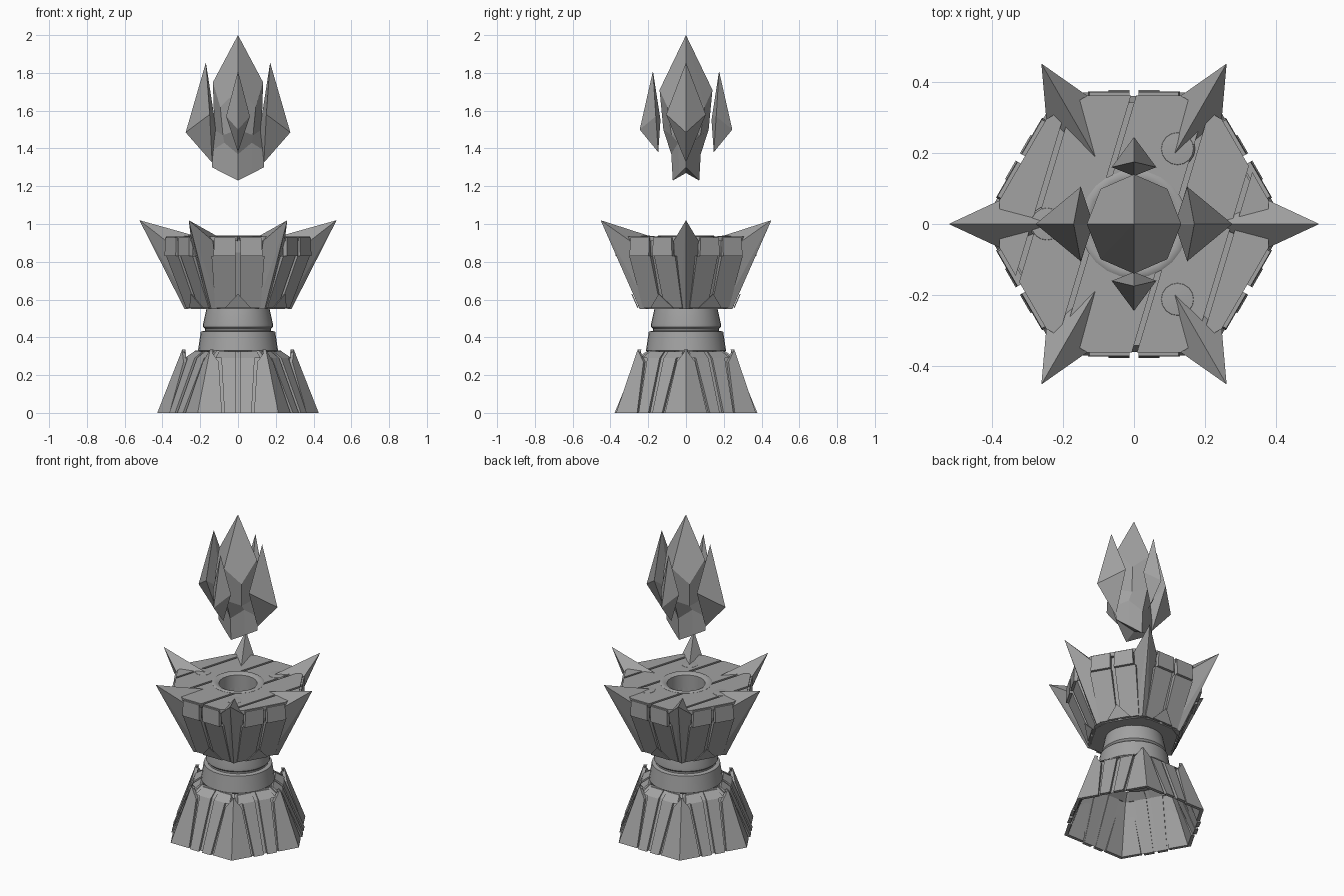
import bpy, bmesh
from math import sin, cos, tan, pi, radians
from mathutils import Vector

old = bpy.data.objects.get("Cube")
if old:
    bpy.data.objects.remove(old, do_unlink=True)

stone = bpy.data.materials.new("grey_stone")
stone.use_nodes = True
grey = (0.36, 0.36, 0.36, 1)
stone.diffuse_color = grey
stone.node_tree.nodes["Principled BSDF"].inputs["Base Color"].default_value = grey


def finish(name, bm):
    bmesh.ops.recalc_face_normals(bm, faces=bm.faces)
    mesh = bpy.data.meshes.new(name)
    bm.to_mesh(mesh)
    bm.free()
    mesh.materials.append(stone)
    obj = bpy.data.objects.new(name, mesh)
    bpy.context.collection.objects.link(obj)
    return obj


def smooth(obj):
    bpy.ops.object.select_all(action='DESELECT')
    obj.select_set(True)
    bpy.context.view_layer.objects.active = obj
    bpy.ops.object.shade_smooth_by_angle(angle=radians(30))


def loft_bm(rings, bottom=True, top=True):
    bm = bmesh.new()
    loops = [[bm.verts.new(p) for p in ring] for ring in rings]
    for low, high in zip(loops, loops[1:]):
        for i in range(len(low)):
            j = (i + 1) % len(low)
            bm.faces.new((low[i], low[j], high[j], high[i]))
    if bottom:
        bm.faces.new(loops[0])
    if top:
        bm.faces.new(loops[-1])
    return bm


def circle(r, z, n):
    return [(r * cos(2 * pi * i / n), r * sin(2 * pi * i / n), z) for i in range(n)]


def hexagon(apothem, z):
    return circle(apothem / cos(pi / 6), z, 6)


def cut_hexagon(r, z):
    """Hexagon with its corners cut off."""
    angles = [k * pi / 3 + s * radians(10) for k in range(6) for s in (-1, 1)]
    return [(r * cos(a), r * sin(a), z) for a in angles]


def hull(name, points, angle):
    """Convex faceted solid, turned about the vertical axis."""
    bm = bmesh.new()
    for x, y, z in points:
        bm.verts.new((x * cos(angle) - y * sin(angle), x * sin(angle) + y * cos(angle), z))
    bmesh.ops.convex_hull(bm, input=bm.verts)
    return finish(name, bm)


def plates(name, outline, depth=0.025):
    """Mirrored pair of plates on all six sides; outline is (sideways, apothem, z)."""
    bm = bmesh.new()
    for k in range(6):
        a = pi / 6 + k * pi / 3
        out, side = Vector((cos(a), sin(a), 0)), Vector((-sin(a), cos(a), 0))
        for s in (1, -1):
            front = [out * d + side * u * s + Vector((0, 0, z)) for u, d, z in outline]
            fv = [bm.verts.new(p) for p in front]
            bv = [bm.verts.new(p - out * depth) for p in front]
            bm.faces.new(fv)
            bm.faces.new(bv[::-1])
            for i in range(len(fv)):
                j = (i + 1) % len(fv)
                bm.faces.new((fv[i], bv[i], bv[j], fv[j]))
    return finish(name, bm)


# Hollow flared foot with paired side plates and folded corner plates
finish("foot_shell", loft_bm([hexagon(0.36, 0), hexagon(0.243, 0.29), hexagon(0.195, 0.33)],
                             bottom=False, top=False))
plates("foot_side_plates", [(0.012, 0.378, 0), (0.072, 0.378, 0), (0.088, 0.258, 0.29), (0.012, 0.258, 0.29)], 0.02)
plates("foot_shoulder_plates", [(0.012, 0.258, 0.29), (0.12, 0.258, 0.29), (0.1, 0.21, 0.325), (0.012, 0.21, 0.325)], 0.02)
t30 = tan(pi / 6)
plates("foot_corner_plates", [(0.085, 0.37, 0), (0.37 * t30, 0.37, 0),
                              (0.256 * t30, 0.256, 0.335), (0.102, 0.274, 0.27)], 0.02)

# Round neck and collar
neck_profile = [(0.19, 0.315), (0.212, 0.33), (0.197, 0.43), (0.175, 0.435), (0.175, 0.445),
                (0.185, 0.455), (0.185, 0.47), (0.165, 0.56)]
smooth(finish("neck", loft_bm([circle(r, z, 32) for r, z in neck_profile])))

# Six-sided bowl
bowl = finish("bowl_core", loft_bm([cut_hexagon(0.253, 0.55), cut_hexagon(0.36, 0.85), cut_hexagon(0.365, 0.92)]))
plates("bowl_side_plates", [(0.012, 0.248, 0.555), (0.12, 0.248, 0.555), (0.14, 0.358, 0.83), (0.012, 0.358, 0.83)])
plates("bowl_rim_plates", [(0.012, 0.374, 0.83), (0.13, 0.374, 0.83), (0.125, 0.372, 0.928), (0.012, 0.372, 0.928)])
plates("bowl_foot_triangles", [(0, 0.257, 0.555), (0.07, 0.257, 0.555), (0, 0.29, 0.63)], 0.006)

# Striped deck: one cut-corner slab sliced into slanted boards
slant = Vector((1, -0.3, 0)).normalized()
cuts = [-0.6, -0.27, -0.105, 0.105, 0.27, 0.6]
boards = []
for low, high in zip(cuts, cuts[1:]):
    bm = loft_bm([cut_hexagon(0.385, z) for z in (0.91, 0.935)])
    for offset, direction in ((low + 0.007, -1), (high - 0.007, 1)):
        geom = bm.verts[:] + bm.edges[:] + bm.faces[:]
        bmesh.ops.bisect_plane(bm, geom=geom, plane_co=slant * offset,
                               plane_no=slant * direction, clear_outer=True)
        open_edges = [e for e in bm.edges if e.is_boundary]
        if open_edges:
            bmesh.ops.holes_fill(bm, edges=open_edges)
    boards.append(finish("deck_board", bm))


# Socket in the middle of the deck
def cutter(name, r, z):
    obj = finish(name, loft_bm([circle(r, z, 24), circle(r, 1.1, 24)]))
    obj.hide_render = True
    obj.hide_viewport = True
    return obj


def cut(obj, tool):
    mod = obj.modifiers.new("socket", 'BOOLEAN')
    mod.operation = 'DIFFERENCE'
    mod.solver = 'EXACT'
    mod.object = tool


cut(bowl, cutter("socket_cutter", 0.112, 0.75))
deck_cutter = cutter("deck_cutter", 0.14, 0.8)
for board in boards[1:4]:
    cut(board, deck_cutter)
ring = [(0.11, 0.85), (0.152, 0.9), (0.152, 0.936), (0.145, 0.94), (0.13, 0.94), (0.11, 0.93), (0.11, 0.85)]
smooth(finish("socket_ring", loft_bm([circle(r, z, 24) for r, z in ring], bottom=False, top=False)))

# Three shallow studs on the deck
for k in range(3):
    a = pi / 3 + k * 2 * pi / 3
    bm = loft_bm([circle(r, z, 16) for r, z in ((0.05, 0.93), (0.045, 0.936), (0.02, 0.938))])
    bmesh.ops.translate(bm, verts=bm.verts, vec=(0.245 * cos(a), 0.245 * sin(a), 0))
    smooth(finish("deck_stud", bm))

# Six flaring corner spikes
spike = [(0.522, 0, 1.02), (0.38, 0.066, 0.91), (0.38, -0.066, 0.91), (0.215, 0, 0.934),
         (0.283, 0, 0.55), (0.25, 0.035, 0.552), (0.25, -0.035, 0.552)]
for k in range(6):
    hull("corner_spike", spike, k * pi / 3)


# Floating central crystal: diamond stub opening into a four-ridged point
def diamond(rx, ry, z_side, z_front, z_diagonal, bulge):
    points = []
    for i in range(8):
        a = i * pi / 4
        if i % 2:
            points.append((rx * bulge * cos(a), ry * bulge * sin(a), z_diagonal))
        else:
            points.append((rx * cos(a), ry * sin(a), z_front if i % 4 else z_side))
    return points


finish("central_crystal", loft_bm([
    [(0, 0, 1.27)] * 8, diamond(0.137, 0.07, 1.3, 1.23, 1.265, 0.72),
    diamond(0.137, 0.078, 1.39, 1.37, 1.43, 0.75), diamond(0.125, 0.12, 1.5, 1.5, 1.47, 0.9),
    diamond(0.133, 0.14, 1.75, 1.71, 1.62, 1.0), [(0, 0, 2.0)] * 8], False, False))

# Outer crystals: two large at the sides, two small at front and back
large = [(0.17, 0, 1.855), (0.277, 0, 1.485), (0.15, 0.105, 1.58), (0.15, -0.105, 1.58),
         (0.137, 0, 1.325), (0.115, 0, 1.5)]
small = [(0.175, 0, 1.81), (0.245, 0, 1.5), (0.16, 0.063, 1.57), (0.16, -0.063, 1.57),
         (0.147, 0, 1.38), (0.135, 0, 1.55)]
for k in range(2):
    hull("large_side_crystal", large, k * pi)
    hull("small_end_crystal", small, pi / 2 + k * pi)
